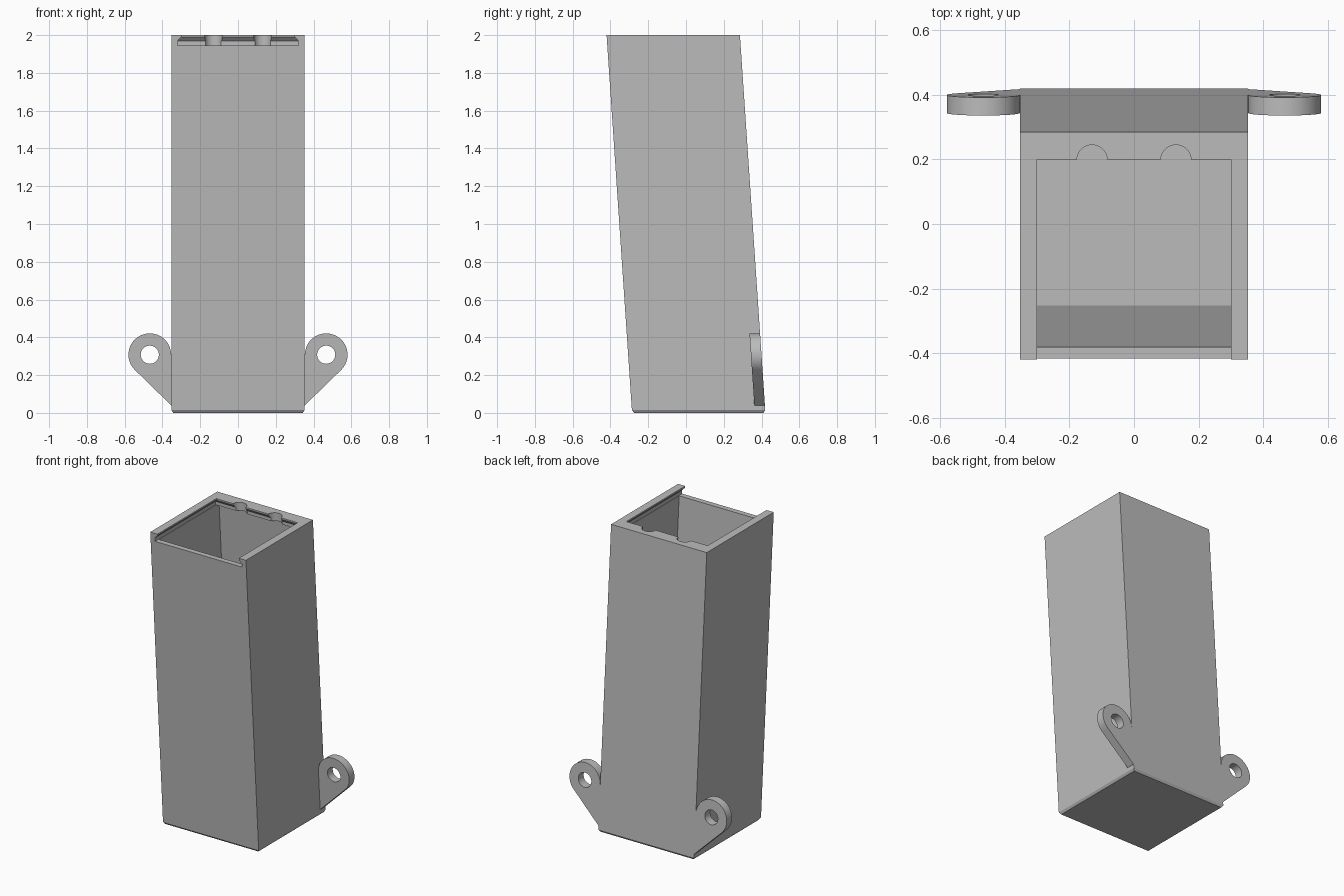
import bpy, bmesh, math

if "Cube" in bpy.data.objects:
    bpy.data.objects.remove(bpy.data.objects["Cube"])

LEAN = 0.0675   # forward lean per unit of height
W = 0.353       # half width of the box
WALL = 0.036

grey = bpy.data.materials.new("light_grey")
grey.use_nodes = True
grey.diffuse_color = (0.5, 0.5, 0.5, 1)
grey.node_tree.nodes["Principled BSDF"].inputs["Base Color"].default_value = (0.5, 0.5, 0.5, 1)


def loft(name, rings, lean=False):
    """Solid through a list of matching closed rings of 3D points."""
    bm = bmesh.new()
    loops = [[bm.verts.new((x, y + (LEAN * (1 - z) if lean else 0), z)) for x, y, z in ring]
             for ring in rings]
    for a, b in zip(loops, loops[1:]):
        n = len(a)
        for i in range(n):
            bm.faces.new((a[i], a[(i + 1) % n], b[(i + 1) % n], b[i]))
    bm.faces.new(loops[0][::-1])
    bm.faces.new(loops[-1])
    bmesh.ops.recalc_face_normals(bm, faces=bm.faces)
    mesh = bpy.data.meshes.new(name)
    bm.to_mesh(mesh)
    bm.free()
    mesh.materials.append(grey)
    obj = bpy.data.objects.new(name, mesh)
    bpy.context.collection.objects.link(obj)
    return obj


def rect(hw, y0, y1, z):
    return [(-hw, y0, z), (hw, y0, z), (hw, y1, z), (-hw, y1, z)]


def circle(x, y, z, r, axis, n=40):
    pts = []
    for i in range(n):
        a = math.tau * i / n
        u, v = r * math.cos(a), r * math.sin(a)
        pts.append((x + u, y + v, z) if axis == "z" else (x + u, y, z + v))
    return pts


def combine(target, tool, operation):
    mod = target.modifiers.new(operation.title(), "BOOLEAN")
    mod.operation, mod.object, mod.solver = operation, tool, "EXACT"
    bpy.context.view_layer.objects.active = target
    bpy.ops.object.modifier_apply(modifier=mod.name)
    bpy.data.objects.remove(tool)


# leaning box with a chamfered foot
body = loft("leaning_box", [rect(W - 0.01, -W + 0.01, W - 0.01, 0),
                            rect(W, -W, W, 0.015), rect(W, -W, W, 2)], lean=True)

# hollow inside, below the lid slot
inner = W - WALL
combine(body, loft("cavity", [rect(inner, -inner, inner, WALL),
                              rect(inner, -inner, inner, 1.946)], lean=True), "DIFFERENCE")

# dovetail slot for a sliding lid, open at the front
slot = [rect(0.321, -0.6, 0.221, 1.945), rect(0.321, -0.6, 0.221, 1.968),
        rect(0.30, -0.6, 0.20, 1.99), rect(0.30, -0.6, 0.20, 2.05)]
combine(body, loft("lid_slot", slot), "DIFFERENCE")

# two round finger notches in the rear rim
for x in (-0.13, 0.13):
    combine(body, loft("notch", [circle(x, 0.198, z, 0.047, "z") for z in (1.945, 2.05)]),
            "DIFFERENCE")

# mounting ears at the back with screw holes
for side, label in ((1, "left"), (-1, "right")):
    cx, cz, r = 0.467, 0.308, 0.113
    outline = [(0.33, 0.04), (0.354, 0.04)]
    for i in range(33):
        a = math.radians(-45 + 225 * i / 32)
        outline.append((cx + r * math.cos(a), cz + r * math.sin(a)))
    outline.append((0.33, cz))
    ear = loft(label + "_ear", [[(side * x, y, z) for x, z in outline]
                                for y in (W - 0.056, W)], lean=True)
    combine(ear, loft("screw_hole", [circle(side * cx, y, cz, 0.048, "y")
                                     for y in (0.2, 0.6)]), "DIFFERENCE")
    combine(body, ear, "UNION")

# smooth the round surfaces, keep the edges sharp
bpy.ops.object.select_all(action="DESELECT")
body.select_set(True)
bpy.context.view_layer.objects.active = body
bpy.ops.object.shade_smooth_by_angle(angle=math.radians(25))
